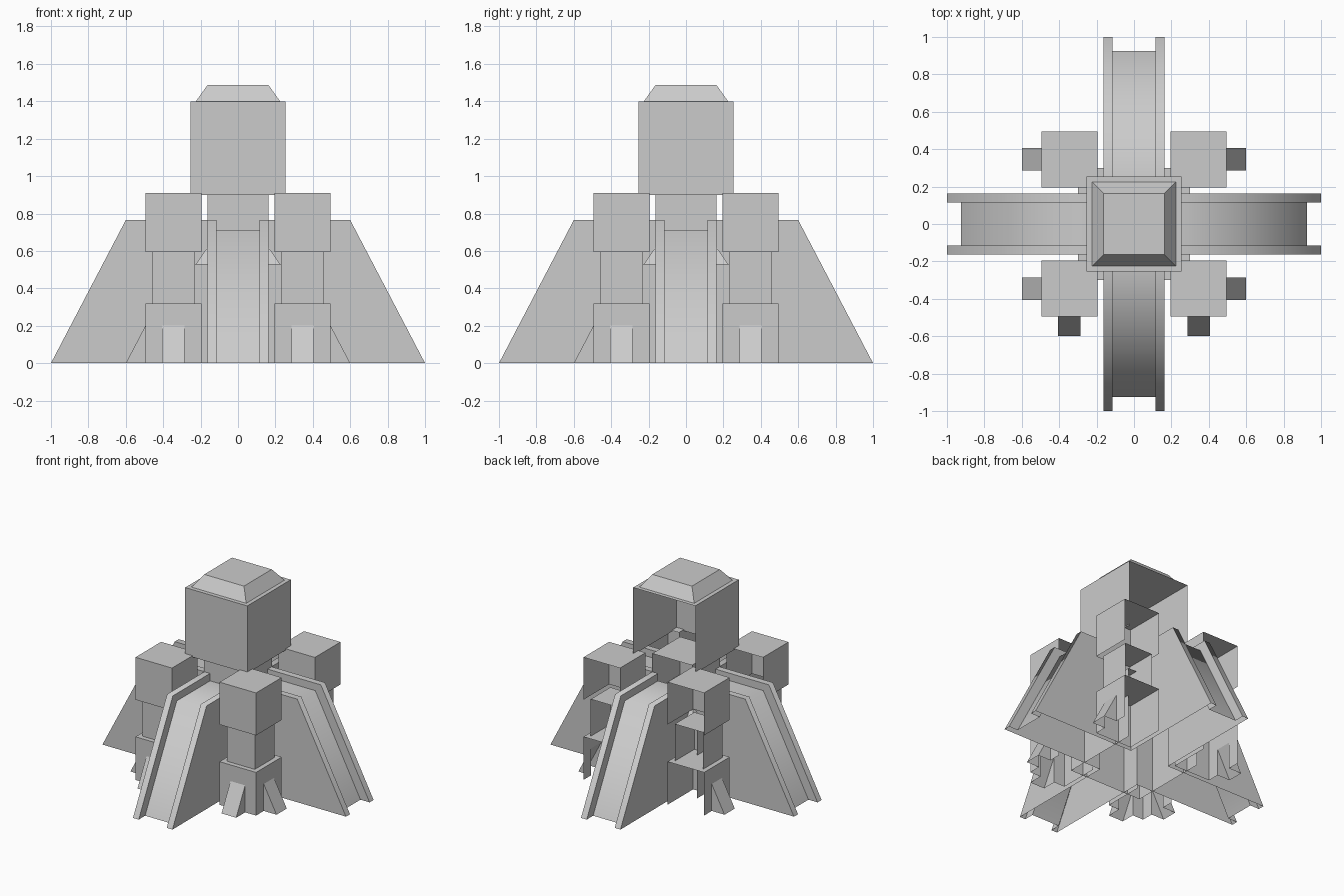
import bpy, bmesh, math
from mathutils import Vector, Matrix

if "Cube" in bpy.data.objects:
    bpy.data.objects.remove(bpy.data.objects["Cube"])

stone = bpy.data.materials.new("grey_stone")
stone.diffuse_color = (0.6, 0.6, 0.6, 1)
stone.use_nodes = True
stone.node_tree.nodes["Principled BSDF"].inputs["Base Color"].default_value = stone.diffuse_color


def face(bm, pts, out):
    """Add one face whose normal points roughly along `out`."""
    f = bm.faces.new([bm.verts.new(p) for p in pts])
    f.normal_update()
    if f.normal.dot(Vector(out)) < 0:
        f.normal_flip()


def finish(bm, name, smooth=None):
    bmesh.ops.remove_doubles(bm, verts=bm.verts, dist=0.0005)
    me = bpy.data.meshes.new(name)
    bm.to_mesh(me)
    bm.free()
    me.materials.append(stone)
    ob = bpy.data.objects.new(name, me)
    bpy.context.collection.objects.link(ob)
    if smooth:
        bpy.ops.object.select_all(action='DESELECT')
        ob.select_set(True)
        bpy.context.view_layer.objects.active = ob
        bpy.ops.object.shade_smooth_by_angle(angle=math.radians(smooth))
    return ob


def shell(bm, cx, cy, h, z0, z1, top=None, back=False, props=()):
    """Square shell without floor; `back` closes the +y side.
    Sides listed in `props` get a wedge buttress opening into the shell."""
    t = h if top is None else top
    c = Vector((cx, cy, 0))
    for n in ((1, 0), (-1, 0), (0, -1), (0, 1)):
        if n == (0, 1) and not back:
            continue
        n3 = Vector((n[0], n[1], 0))
        u = Vector((-n[1], n[0], 0))

        def p(a, d, z):
            return c + u * a + n3 * d + Vector((0, 0, z))
        w = 0.06
        if n in props:
            face(bm, [p(-h, h, z0), p(-w, h, z0), p(-w, h, 0.2), p(w, h, 0.2),
                      p(w, h, z0), p(h, h, z0), p(h, h, z1), p(-h, h, z1)], n3)
            d = h + 0.105
            face(bm, [p(-w, d, 0), p(w, d, 0), p(w, h, 0.2), p(-w, h, 0.2)], n3)
            for s in (-w, w):
                face(bm, [p(s, h, 0), p(s, d, 0), p(s, h, 0.2)], u * s)
        else:
            face(bm, [p(-h, h, z0), p(h, h, z0), p(t, t, z1), p(-t, t, z1)], n3)
    face(bm, [(cx + a * t, cy + b * t, z1) for a, b in
              ((-1, -1), (1, -1), (1, 1), (-1, 1))], (0, 0, 1))


# Central tower, stacked shells open at the back
for name, h, z0, z1, top, back in (
        ("central_base", 0.30, 0, 0.53, None, False),
        ("base_roof", 0.225, 0.53, 0.62, 0.163, True),
        ("neck", 0.163, 0.62, 0.90, None, False),
        ("head_block", 0.255, 0.90, 1.40, None, False),
        ("head_cap", 0.225, 1.40, 1.487, 0.163, True)):
    bm = bmesh.new()
    shell(bm, 0, 0, h, z0, z1, top, back)
    finish(bm, name)

# Four corner towers with wedge buttresses on their outer sides
for sx in (-1, 1):
    for sy in (-1, 1):
        cx, cy = 0.345 * sx, 0.345 * sy
        bm = bmesh.new()
        props = [(sx, 0)] + ([(0, -1)] if sy < 0 else [])
        shell(bm, cx, cy, 0.15, 0, 0.32, props=props)
        shell(bm, cx, cy, 0.115, 0.32, 0.595)
        shell(bm, cx, cy, 0.15, 0.595, 0.91)
        finish(bm, "corner_tower_%s_%s" % ("left" if sx < 0 else "right",
                                           "front" if sy < 0 else "back"))

# Four sloping ramps with raised rails on both edges
W, R, INNER = 0.162, 0.115, 0.163
rail = [(1, 0), (0.6, 0.765), (INNER, 0.765)]
floor = [(0.925, 0), (0.554, 0.71), (INNER, 0.71)]
for i, side in enumerate(("right", "back", "left", "front")):
    bm = bmesh.new()
    for k in range(2):
        (x0, z0), (x1, z1) = rail[k:k + 2]
        (a0, b0), (a1, b1) = floor[k:k + 2]
        face(bm, [(a0, -R, b0), (a0, R, b0), (a1, R, b1), (a1, -R, b1)], (0.5, 0, 1))
        for s in (-1, 1):
            face(bm, [(x0, s * W, z0), (x0, s * R, z0), (x1, s * R, z1),
                      (x1, s * W, z1)], (0.5, 0, 1))
            face(bm, [(x0, s * R, z0), (x1, s * R, z1), (a1, s * R, b1),
                      (a0, s * R, b0)], (0, -s, 0))
    for s in (-1, 1):
        face(bm, [(x, s * W, z) for x, z in rail + [(INNER, 0)]], (0, s, 0))
    bmesh.ops.rotate(bm, verts=bm.verts, cent=(0, 0, 0),
                     matrix=Matrix.Rotation(i * math.pi / 2, 3, 'Z'))
    finish(bm, "ramp_" + side, smooth=70)
